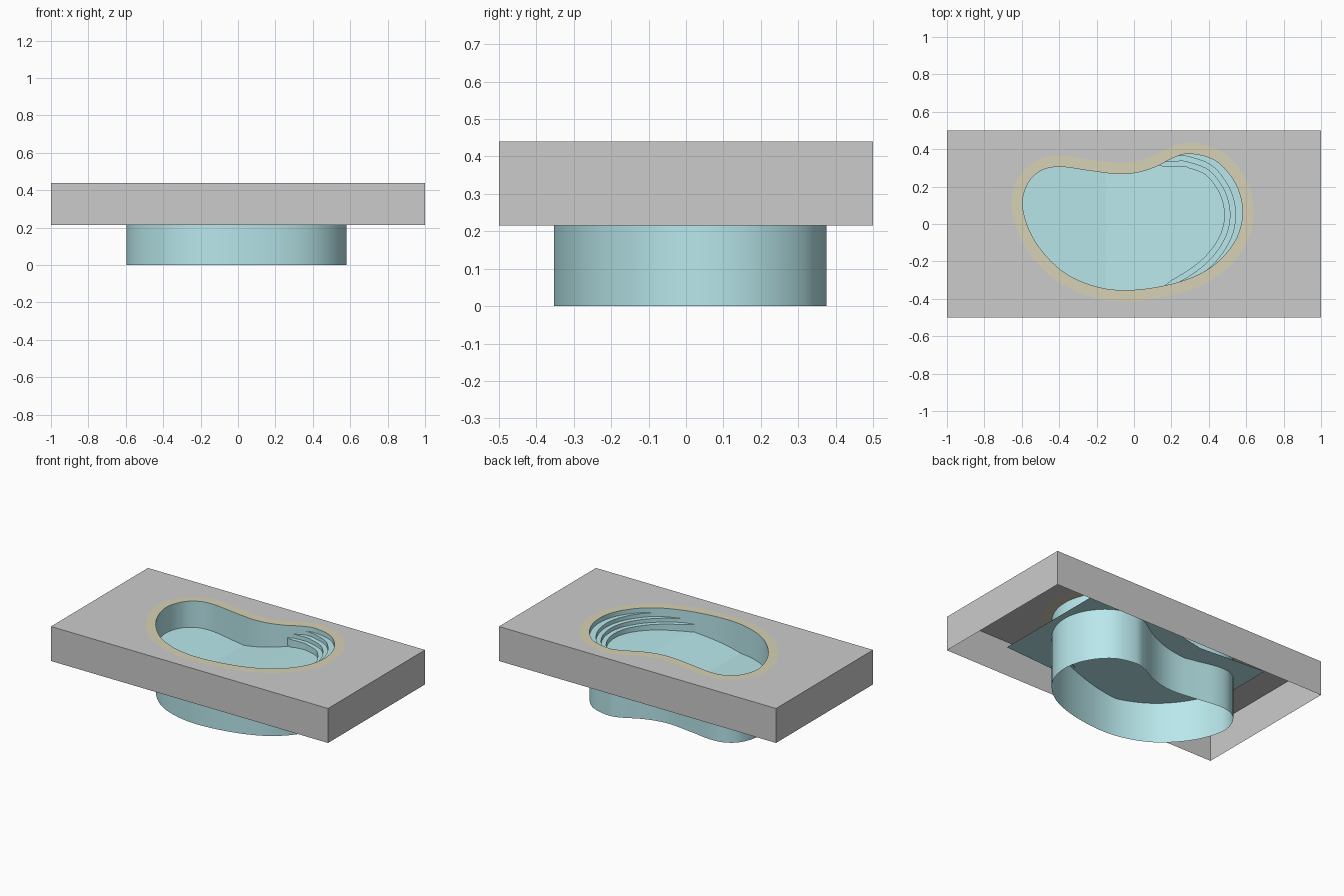
import bpy, bmesh, math
from mathutils import Vector

if "Cube" in bpy.data.objects:
    bpy.data.objects.remove(bpy.data.objects["Cube"])

TOP, DECK_BOTTOM = 0.44, 0.215


def material(name, rgb):
    m = bpy.data.materials.new(name)
    m.diffuse_color = (*rgb, 1)
    m.use_nodes = True
    m.node_tree.nodes["Principled BSDF"].inputs["Base Color"].default_value = m.diffuse_color
    return m


def add_object(name, verts, faces, mat=None, smooth=False):
    me = bpy.data.meshes.new(name)
    me.from_pydata([tuple(v) for v in verts], [], faces)
    ob = bpy.data.objects.new(name, me)
    bpy.context.collection.objects.link(ob)
    if mat:
        me.materials.append(mat)
    if smooth:
        bpy.ops.object.select_all(action='DESELECT')
        ob.select_set(True)
        bpy.context.view_layer.objects.active = ob
        bpy.ops.object.shade_smooth_by_angle(angle=math.radians(30))
    return ob


def closed_spline(pts, steps=6):
    out, n = [], len(pts)
    for i in range(n):
        a, b, c, d = (Vector(pts[(i + k) % n]) for k in (-1, 0, 1, 2))
        for s in range(steps):
            t = s / steps
            out.append(0.5 * (2 * b + (c - a) * t + (2 * a - 5 * b + 4 * c - d) * t * t
                              + (3 * b - a - 3 * c + d) * t ** 3))
    return out


def loft(rows, closed):
    n = len(rows[0])
    faces = [(r * n + i, (r + 1) * n + i, (r + 1) * n + (i + 1) % n, r * n + (i + 1) % n)
             for r in range(len(rows) - 1) for i in range(n if closed else n - 1)]
    return [v for row in rows for v in row], faces


def at(points, z):
    return [(p.x, p.y, z) for p in points]


# kidney outline, clockwise, and its outward normals
outline = closed_spline([
    (-.39, .305), (-.24, .285), (-.09, .267), (.02, .275), (.12, .307), (.21, .353),
    (.30, .375), (.44, .335), (.545, .21), (.58, .06), (.54, -.09), (.42, -.225),
    (.24, -.31), (0, -.352), (-.2, -.335), (-.385, -.25), (-.53, -.09), (-.595, .09),
    (-.565, .22), (-.49, .288)])
N = len(outline)
normals = []
for i in range(N):
    t = (outline[(i + 1) % N] - outline[i - 1]).normalized()
    normals.append(Vector((-t.y, t.x)))
outer = [p + n * 0.06 for p, n in zip(outline, normals)]

teal = material("pool_teal", (0.48, 0.80, 0.83))
sand = material("coping_sand", (0.68, 0.64, 0.46))

# deck: top with pool hole, four sides, open underneath
bm = bmesh.new()
corners = [(-1, -.5), (1, -.5), (1, .5), (-1, .5)]
rect = [bm.verts.new((x, y, TOP)) for x, y in corners]
low = [bm.verts.new((x, y, DECK_BOTTOM)) for x, y in corners]
ring = [bm.verts.new(v) for v in at(outer, TOP)]
edges = [bm.edges.new((loop[i - 1], loop[i])) for loop in (rect, ring) for i in range(len(loop))]
bmesh.ops.triangle_fill(bm, edges=edges, use_beauty=True, normal=(0, 0, 1))
for i in range(4):
    j = (i + 1) % 4
    bm.faces.new((low[i], low[j], rect[j], rect[i]))
deck = add_object("deck", [], [])
bm.to_mesh(deck.data)
bm.free()

# coping band flush with the deck
add_object("coping", *loft([at(outline, TOP), at(outer, TOP)], True), sand)

# pool wall, open at the bottom
add_object("pool_wall", *loft([at(outline, TOP), at(outline, 0)], True), teal, True)

# sloping pool floor, a bent rectangle reaching past the wall
profile = [(-.64, .275), (-.15, .25), (.2, .315), (.62, .337)]
add_object("pool_floor", *loft([[(x, y, z) for x, z in profile] for y in (.42, -.41)], False), teal)

# three curved entry steps hugging the right end
first, last = 4 * 6 + 1, 12 * 6 + 2
arc = range(first, last + 1)
rows, z = [], 0.31
for k, tread in enumerate((.36, .385, .41, .41)):
    curve = []
    for i in arc:
        s = max(0.0, math.sin(math.pi * (i - first) / (last - first))) ** 0.6
        d = max(0.0, 0.1 * s - 0.03 * k) if k < 3 else 0.0
        curve.append(outline[i] - normals[i] * d)
    rows.append(at(curve, z))
    if k < 3:
        rows.append(at(curve, tread))
    z = tread
add_object("entry_steps", *loft(rows, False), teal, True)
